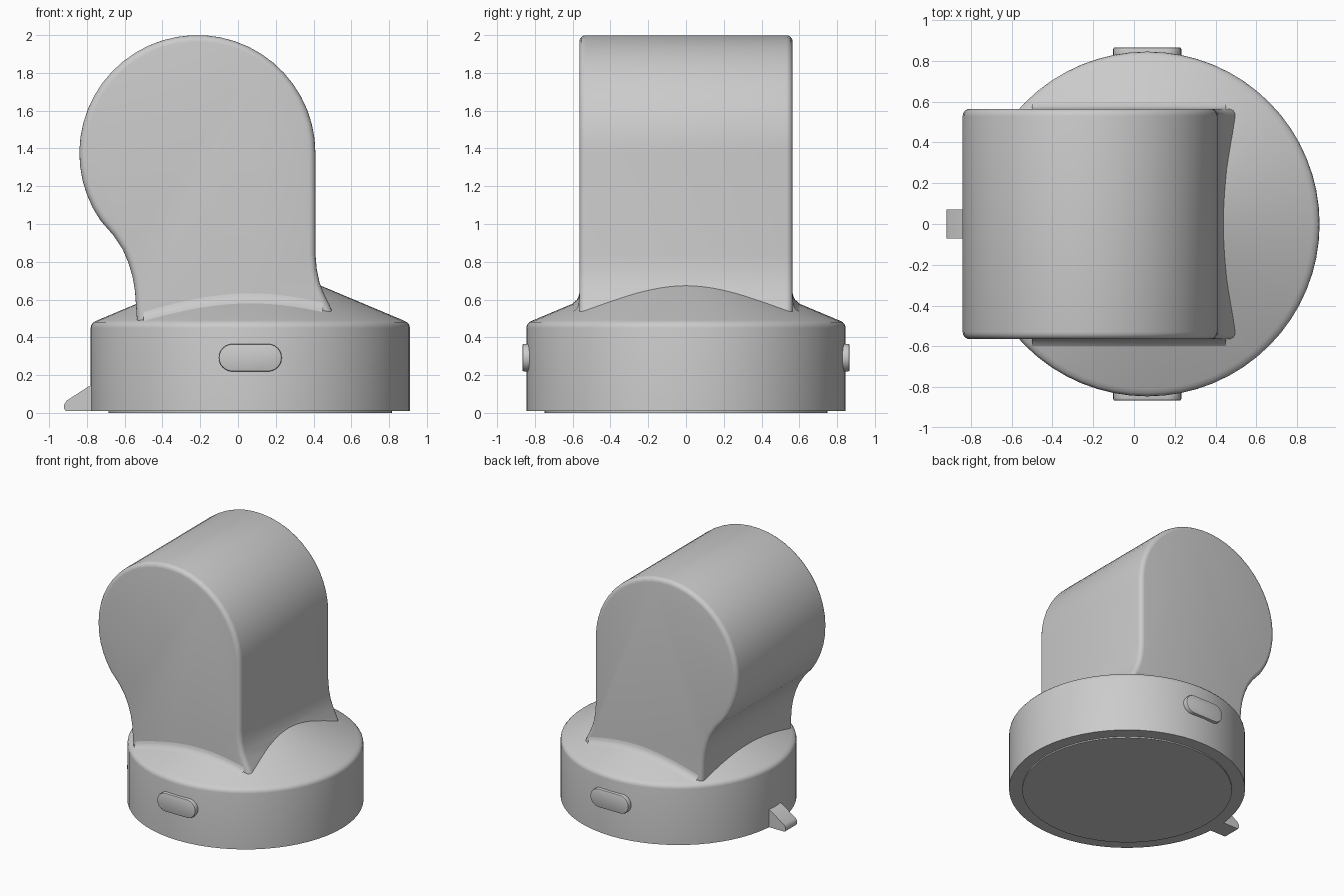
import bpy, bmesh
from math import sin, cos, pi, radians, hypot

if "Cube" in bpy.data.objects:
    bpy.data.objects.remove(bpy.data.objects["Cube"])

CX = 0.065          # axis of the round base
HALF = 0.565        # half depth of the head


def finish(name, bm, angle=35):
    bmesh.ops.recalc_face_normals(bm, faces=bm.faces)
    me = bpy.data.meshes.new(name)
    bm.to_mesh(me)
    bm.free()
    ob = bpy.data.objects.new(name, me)
    bpy.context.collection.objects.link(ob)
    smooth(ob, angle)
    return ob


def smooth(ob, angle=35):
    bpy.ops.object.select_all(action='DESELECT')
    ob.select_set(True)
    bpy.context.view_layer.objects.active = ob
    bpy.ops.object.shade_smooth_by_angle(angle=radians(angle))


def lathe(name, profile, n=64):
    bm = bmesh.new()
    rings = [[bm.verts.new((CX + r * cos(2 * pi * i / n), r * sin(2 * pi * i / n), z))
              for i in range(n)] for r, z in profile]
    for a, b in zip(rings, rings[1:]):
        for i in range(n):
            j = (i + 1) % n
            bm.faces.new((a[i], a[j], b[j], b[i]))
    bm.faces.new(rings[0])
    bm.faces.new(rings[-1])
    return finish(name, bm)


def extrude_xz(name, pts, y0, y1, bevel=0.0, segs=4):
    """Extrude an x-z outline along y, rounding the rims of both end caps."""
    bm = bmesh.new()
    a = [bm.verts.new((x, y0, z)) for x, z in pts]
    b = [bm.verts.new((x, y1, z)) for x, z in pts]
    caps = [bm.faces.new(a), bm.faces.new(b)]
    for i in range(len(pts)):
        j = (i + 1) % len(pts)
        bm.faces.new((a[i], a[j], b[j], b[i]))
    bmesh.ops.recalc_face_normals(bm, faces=bm.faces)
    if bevel:
        rims = [e for f in caps for e in f.edges]
        bmesh.ops.bevel(bm, geom=rims, offset=bevel, segments=segs,
                        profile=0.5, affect='EDGES')
    return finish(name, bm)


def cone_z(x, y):
    return 0.49 + (0.81 - hypot(x - CX, y)) * 0.42


# Round base with a softened rim and a conical shoulder
body = lathe("body", [(0.845, 0.01), (0.845, 0.45), (0.842, 0.466), (0.83, 0.48),
                      (0.81, 0.49), (0.3, cone_z(CX + 0.3, 0))])

# Head: round top, straight right side flaring out, pinched neck on the left
outline = [(-0.215 + 0.625 * cos(radians(t)), 1.375 + 0.625 * sin(radians(t)))
           for t in [215 * k / 30 for k in range(31)]]
outline += [(-0.66, 0.94), (-0.61, 0.865), (-0.58, 0.795), (-0.558, 0.72),
            (-0.546, 0.65), (-0.54, 0.57), (-0.535, 0.49), (-0.535, 0.35),
            (0.51, 0.35), (0.51, 0.51), (0.485, 0.57), (0.455, 0.63),
            (0.432, 0.69), (0.417, 0.76), (0.41, 0.84)]
head = extrude_xz("head", outline, -HALF, HALF, 0.035)

# Fuse the head into the base so no hidden surfaces remain
mod = body.modifiers.new("join_head", 'BOOLEAN')
mod.operation = 'UNION'
mod.solver = 'EXACT'
mod.object = head
bpy.context.view_layer.objects.active = body
bpy.ops.object.modifier_apply(modifier=mod.name)
bpy.data.objects.remove(head)
smooth(body)

# Small fillets where the flat sides meet the shoulder
for side, label in ((-1, "front"), (1, "back")):
    bm = bmesh.new()
    rows = []
    for k in range(33):
        x = -0.5 + 0.95 * k / 32
        row = []
        for d, up in ((0, 0.04), (0.004, 0.025), (0.012, 0.012), (0.034, 0.001)):
            row.append(bm.verts.new((x, side * (HALF + d), cone_z(x, HALF + d) + up)))
        rows.append(row)
    for p, q in zip(rows, rows[1:]):
        for i in range(3):
            f = (p[i], p[i + 1], q[i + 1], q[i])
            bm.faces.new(f if side < 0 else f[::-1])
    bmesh.ops.recalc_face_normals(bm, faces=bm.faces)
    bm.faces.ensure_lookup_table()
    bm.normal_update()
    if bm.faces[0].normal.z < 0:
        bmesh.ops.reverse_faces(bm, faces=bm.faces)
    me = bpy.data.meshes.new(label + "_fillet")
    bm.to_mesh(me)
    bm.free()
    fillet = bpy.data.objects.new(label + "_fillet", me)
    bpy.context.collection.objects.link(fillet)
    smooth(fillet, 60)

# Pill-shaped side buttons, front and back
R = 0.073
pill = [(CX + s * 0.094 + R * cos(radians(a0 + 15 * k)), 0.292 + R * sin(radians(a0 + 15 * k)))
        for s, a0 in ((1, -90), (-1, 90)) for k in range(13)]
for side, label in ((-1, "front"), (1, "back")):
    extrude_xz(label + "_button", pill, side * 0.81, side * 0.866, 0.008, 2)

# Wedge tab low on the left
extrude_xz("pointer_tab", [(-0.76, 0.01), (-0.912, 0.01), (-0.92, 0.022), (-0.92, 0.045),
                           (-0.907, 0.065), (-0.775, 0.15), (-0.76, 0.155)], -0.072, 0.072)

# Thin pad under the base
lathe("bottom_pad", [(0.75, 0.0), (0.75, 0.012)])
